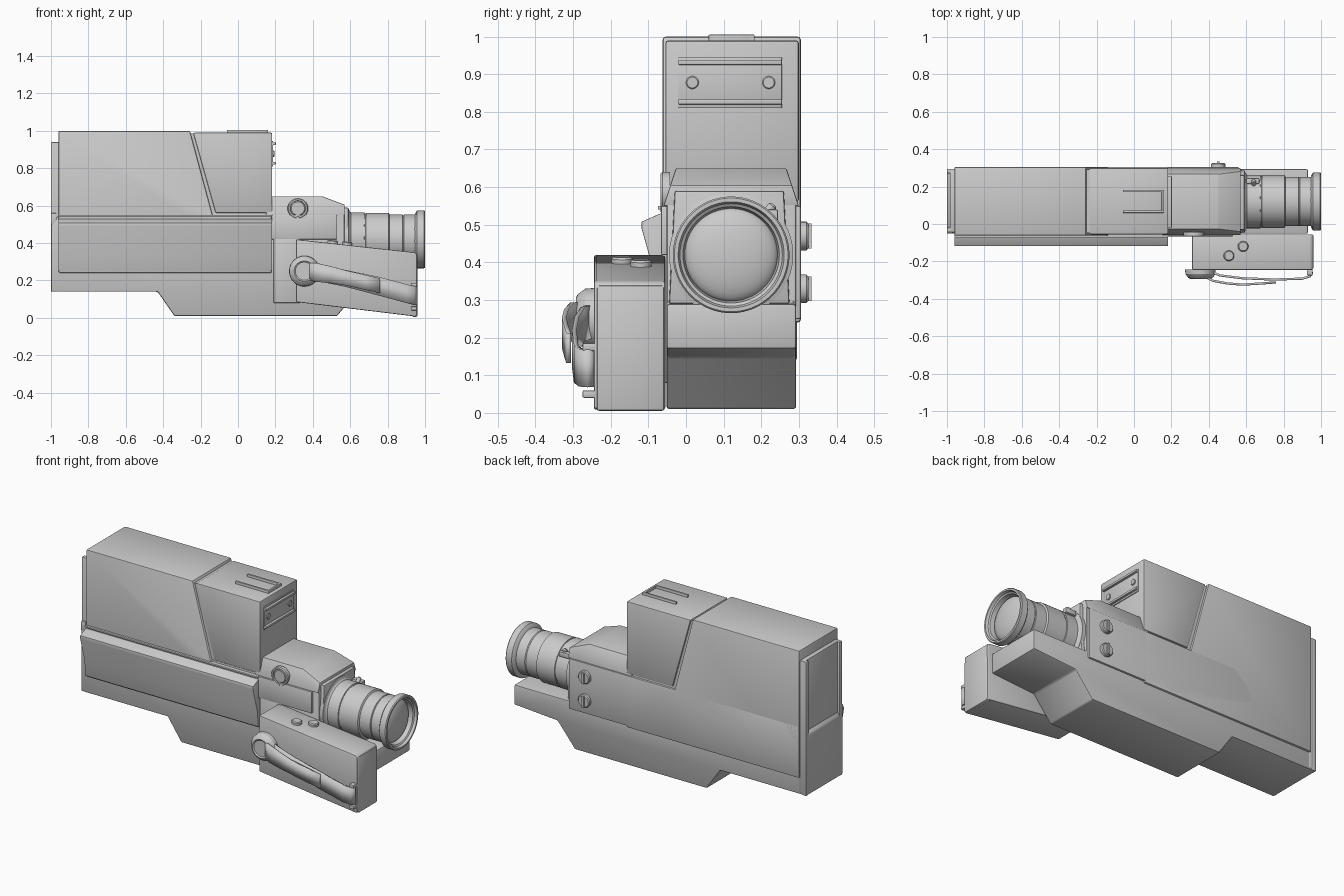
import bpy, bmesh, math
from mathutils import Vector, Matrix

if "Cube" in bpy.data.objects:
    bpy.data.objects.remove(bpy.data.objects["Cube"])


def finish(name, bm, bevel=0.0, smooth=30):
    bmesh.ops.recalc_face_normals(bm, faces=bm.faces[:])
    if bevel:
        edges = [e for e in bm.edges if e.calc_face_angle(0) > math.radians(20)]
        bmesh.ops.bevel(bm, geom=edges, offset=bevel, segments=2, profile=0.5,
                        affect='EDGES', clamp_overlap=True)
    me = bpy.data.meshes.new(name)
    bm.to_mesh(me)
    bm.free()
    ob = bpy.data.objects.new(name, me)
    bpy.context.collection.objects.link(ob)
    bpy.ops.object.select_all(action='DESELECT')
    ob.select_set(True)
    bpy.context.view_layer.objects.active = ob
    bpy.ops.object.shade_smooth_by_angle(angle=math.radians(smooth))
    return ob


def prism(name, pts, axis, lo, hi, bevel=0.0, warp=None):
    """Extrude a 2D profile: axis y takes (x, z), axis x takes (y, z)."""
    bm = bmesh.new()
    put = (lambda a, b, d: (a, d, b)) if axis == 'y' else (lambda a, b, d: (d, a, b))
    rings = [[bm.verts.new(put(a, b, d)) for a, b in pts] for d in (lo, hi)]
    n = len(pts)
    bm.faces.new(rings[0])
    bm.faces.new(rings[1][::-1])
    for i in range(n):
        j = (i + 1) % n
        bm.faces.new((rings[0][i], rings[0][j], rings[1][j], rings[1][i]))
    if warp:
        for v in bm.verts:
            warp(v.co)
    return finish(name, bm, bevel)


def box(name, x, y, z, bevel=0.0):
    return prism(name, [(x[0], z[0]), (x[1], z[0]), (x[1], z[1]), (x[0], z[1])],
                 'y', y[0], y[1], bevel)


def lathe(name, profile, origin, direction, steps=48):
    """Spin (distance along axis, radius) pairs around an axis."""
    bm = bmesh.new()
    rot = Vector((0, 0, 1)).rotation_difference(Vector(direction)).to_matrix().to_4x4()
    vs = [bm.verts.new((r, 0, d)) for d, r in profile]
    es = [bm.edges.new(p) for p in zip(vs, vs[1:])]
    bmesh.ops.spin(bm, geom=vs + es, cent=(0, 0, 0), axis=(0, 0, 1),
                   angle=math.tau, steps=steps, use_duplicate=False)
    bmesh.ops.remove_doubles(bm, verts=bm.verts[:], dist=1e-5)
    bmesh.ops.transform(bm, matrix=Matrix.Translation(origin) @ rot, verts=bm.verts[:])
    return finish(name, bm)


def disc(name, origin, direction, r, h, steps=32):
    c = min(0.005, h / 3)
    return lathe(name, [(0, 0), (0, r), (h - c, r), (h, r - c), (h, 0)],
                 origin, direction, steps)


def ribbon(name, path, thick):
    """Strap from (x, y, z centre, half width) stations."""
    bm = bmesh.new()
    rows = [(bm.verts.new((x, y, z - h)), bm.verts.new((x, y, z + h))) for x, y, z, h in path]
    for a, b in zip(rows, rows[1:]):
        bm.faces.new((a[0], b[0], b[1], a[1]))
    ob = finish(name, bm, smooth=60)
    mod = ob.modifiers.new("thickness", 'SOLIDIFY')
    mod.thickness, mod.offset = thick, 0
    return ob


# Chassis with stepped underside and nose below the lens
prism("chassis", [(-1, .14), (-.43, .14), (-.34, .01), (.53, .01), (.645, .15), (.93, .17),
                  (.93, .29), (.57, .29), (.57, .56), (-.95, .56), (-1, .5)],
      'y', -.052, .293, .008)

# Upper housing: inner core, rear shell and front shell with a groove between
box("housing_core", (-.95, .175), (-.048, .292), (.25, .985))
prism("rear_shell", [(-.96, .24), (.18, .24), (.18, .545), (-.135, .545), (-.257, 1), (-.96, 1)],
      'y', -.062, .305, .008)
prism("front_shell", [(-.12, .56), (.183, .56), (.183, .99), (-.24, .99)],
      'y', -.055, .3, .008)

# Long ridge on the operator side
prism("side_ridge", [(-.04, .53), (-.068, .53), (-.118, .508), (-.118, .49), (-.076, .34),
                     (-.07, .25), (-.04, .25)], 'x', -.96, .182, .002)
box("ridge_trim", (-.96, .182), (-.075, -.05), (.54, .55), .002)

# Far side service panel with slotted screws
box("service_panel", (-.955, .56), (.28, .305), (.25, .55), .004)
for z in (.47, .33):
    disc("panel_screw", (.45, .3, z), (0, 1, 0), .038, .025)
    box("screw_slot_bar", (.443, .457), (.32, .334), (z - .033, z + .033))

# Rear plate with side rims
box("rear_plate", (-.985, -.95), (-.045, .295), (.15, .94), .006)
for y in (-.045, .27):
    box("rear_rim", (-1, -.97), (y, y + .025), (.14, .94), .005)
box("rear_latch", (-1, -.97), (-.052, -.03), (.5, .56), .004)


# Sloped hood in front of the housing, tapering towards its top
def taper(co):
    co.y += (0.12 - co.y) / 0.18 * 0.033 * (co.z - .55) / .1


prism("hood", [(.15, .55), (.57, .55), (.57, .605), (.45, .65), (.15, .65)],
      'y', -.06, .3, .004, taper)
box("hood_side_panel", (.18, .53), (-.066, -.04), (.42, .55), .004)
lathe("side_dial", [(0, .055), (.02, .055), (.025, .05), (.025, .042), (.017, .04), (.022, .035),
                    (.022, 0)], (.32, -.043, .585), (0, -1, 0))

# Lens mount plate and lens
prism("lens_mount", [(-.045, .29), (.275, .29), (.26, .59), (-.03, .59)], 'x', .55, .59, .006)
lathe("lens_barrel", [(.57, .165), (.592, .165), (.597, .15), (.605, .143), (.675, .143),
                      (.677, .138), (.683, .138), (.685, .142), (.805, .142), (.81, .132),
                      (.88, .132), (.883, .128), (.888, .132), (.945, .132), (.953, .15),
                      (.958, .155), (.995, .155), (1, .151), (1, .141), (.985, .136),
                      (.98, .128), (.945, .122)], (0, .12, .42), (1, 0, 0), 64)
lathe("lens_glass", [(.945 + .04 * math.cos(a * math.pi / 16), .125 * math.sin(a * math.pi / 16))
                     for a in range(9)], (0, .12, .42), (1, 0, 0), 48)
d = Vector((0, .11, .13)).normalized()
disc("focus_lever", Vector((.64, .12, .42)) + d * .13, d, .012, .045, 16)
box("focus_stop", (.6, .67), (.215, .245), (.51, .54), .004)

# Accessory plate on the housing front with rails and screws
box("front_plate", (.17, .188), (-.02, .255), (.81, .945), .002)
for z in (.82, .925):
    box("plate_rail", (.18, .202), (-.02, .255), (z, z + .013), .002)
for y in (.017, .22):
    disc("plate_screw", (.186, y, .878), (1, 0, 0), .017, .008, 24)

# Shoe on top
for y in (.06, .17):
    box("shoe_rail", (-.06, .16), (y, y + .012), (.98, 1.005), .002)
box("shoe_stop", (.148, .16), (.06, .182), (.98, 1.005), .002)

# Hand grip and its mounting block
box("grip_mount", (.19, .33), (-.066, -.04), (.08, .425), .004)
prism("grip", [(.31, .085), (.945, .008), (.957, .012), (.957, .34), (.945, .35), (.31, .42)],
      'y', -.245, -.055, .018)
box("grip_front_edge", (.93, .96), (-.238, -.057), (.005, .34), .008)
for x, y in ((.505, -.17), (.582, -.12)):
    disc("grip_button", (x, y, .385), (.11, 0, 1), .028, .03 if x < .55 else .022)

# Strap anchor pad and strap layers
lathe("strap_anchor", [(0, .082), (.025, .08), (.045, .065), (.05, .055), (.045, .048),
                       (.045, 0)], (.355, -.243, .25), (0, -1, 0))
ribbon("outer_strap", [(.37, -.275, .25, .045), (.42, -.303, .243, .05), (.5, -.318, .23, .045),
                       (.58, -.324, .213, .04), (.68, -.318, .19, .04), (.76, -.312, .172, .04)],
       .012)
ribbon("inner_strap", [(.4, -.25, .245, .045), (.46, -.275, .235, .045), (.58, -.29, .21, .045),
                       (.75, -.297, .17, .05), (.9, -.292, .13, .05), (.94, -.28, .12, .05),
                       (.953, -.262, .118, .05), (.94, -.242, .12, .05)], .012)
for z in (.04, .165):
    box("strap_end_clip", (.925, .955), (-.275, -.235), (z, z + .02), .004)
